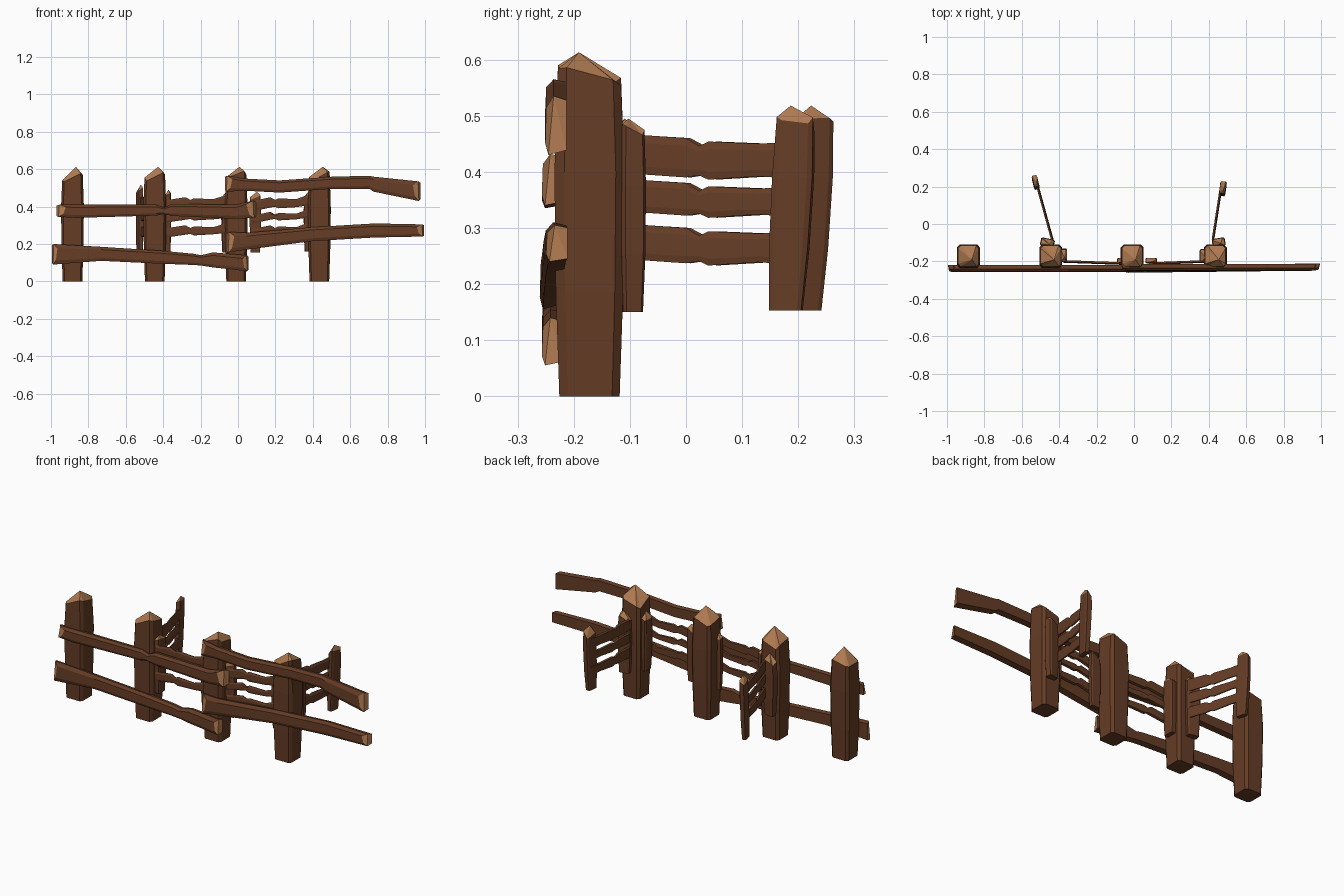
import bpy, bmesh, math, random
from mathutils import Vector, Matrix

if "Cube" in bpy.data.objects:
    bpy.data.objects.remove(bpy.data.objects["Cube"])

random.seed(4)

def material(name, col):
    m = bpy.data.materials.new(name)
    m.diffuse_color = (*col, 1)
    m.use_nodes = True
    m.node_tree.nodes["Principled BSDF"].inputs["Base Color"].default_value = m.diffuse_color
    return m

BARK = material("dark_wood", (0.13, 0.046, 0.019))
CUT = material("cut_wood", (0.42, 0.19, 0.08))

def loft(name, rings, light_from=None, apex=None, light_ends=True):
    """Skin a list of equal-sized rings; end caps get the cut-wood colour."""
    bm = bmesh.new()
    rs = [[bm.verts.new(p) for p in r] for r in rings]
    n = len(rs[0])
    for k in range(len(rs) - 1):
        for i in range(n):
            f = bm.faces.new((rs[k][i], rs[k][(i+1) % n], rs[k+1][(i+1) % n], rs[k+1][i]))
            f.material_index = int(light_from is not None and k >= light_from)
    start = bm.faces.new(rs[0][::-1])
    start.material_index = int(light_ends)
    if apex:
        a = bm.verts.new(apex)
        for i in range(n):
            bm.faces.new((rs[-1][i], rs[-1][(i+1) % n], a)).material_index = 1
    else:
        bm.faces.new(rs[-1]).material_index = 1
    bmesh.ops.triangulate(bm, faces=[f for f in bm.faces if len(f.verts) > 4 or f.material_index])
    bmesh.ops.recalc_face_normals(bm, faces=bm.faces[:])
    me = bpy.data.meshes.new(name)
    bm.to_mesh(me)
    bm.free()
    me.materials.append(BARK)
    me.materials.append(CUT)
    ob = bpy.data.objects.new(name, me)
    bpy.context.collection.objects.link(ob)
    return ob

def post(name, x, y, w, d, z0, z1, angle=0, lean=(0, 0), foot=0.8):
    """Chamfered, slightly swollen post with a hewn top."""
    h = z1 - z0
    rot = Matrix.Rotation(math.radians(angle), 3, 'Z')
    rings = []
    for t, s in ((0, foot), (0.3, 0.96), (0.65, 1.0), (0.88, 0.9)):
        ring = []
        for sx, sy, cx, cy in ((-1, -1, 1, .72), (-1, -1, .8, 1), (1, -1, .8, 1), (1, -1, 1, .72),
                               (1, 1, 1, .75), (1, 1, .75, 1), (-1, 1, .75, 1), (-1, 1, 1, .75)):
            p = rot @ Vector((sx*cx*w/2*s, sy*cy*d/2*s, 0))
            top = t > 0.8
            dz = (0.07*h*(sx*0.4 - sy*0.2) + random.uniform(0, .05)*h) if top else 0
            ring.append(Vector((x + lean[0]*(t-.5), y + lean[1]*(t-.5), z0 + t*h + dz)) + p)
        rings.append(ring)
    c = rot @ Vector((w*0.15, -d*0.15, 0))
    apex = (x + lean[0]/2 + c.x, y + lean[1]/2 + c.y, z1)
    return loft(name, rings, apex=apex, light_ends=False)

def rail(name, a, b, stations, thick, cut=0.0):
    """Plank from a to b (x, y); stations are (fraction, z low, z high)."""
    a, b = Vector((*a, 0)), Vector((*b, 0))
    d = (b - a).normalized()
    side = Vector((d.y, -d.x, 0)) * thick/2
    rings = []
    for k, (t, lo, hi) in enumerate(stations):
        e = cut if k == 0 else -cut if k == len(stations)-1 else 0
        c = a.lerp(b, t)
        up = lambda f: Vector((0, 0, lo + f*(hi - lo)))
        rings.append([c - side + up(0.08), c + side*.7 + d*e*.2 + up(0), c + side + d*e*.7 + up(.2),
                      c + side*.9 + d*e + up(.8), c + side*.2 + d*e*.3 + up(1), c - side + up(.93)])
    return loft(name, rings)

# Four large posts
for i, x in enumerate((-0.885, -0.445, -0.01, 0.435)):
    post(f"large_post_{i+1}", x, -0.172, 0.122, 0.125, 0, 0.613, foot=0.86)

# Long front rails, overlapping at the middle
rail("upper_left_rail", (-0.97, -0.238), (0.095, -0.238),
     [(0, .345, .41), (.1, .34, .41), (.5, .352, .41), (.54, .36, .395), (.58, .35, .415),
      (.9, .335, .41), (1, .34, .432)], .038, .05)
rail("lower_left_rail", (-0.995, -0.238), (0.055, -0.238),
     [(0, .09, .20), (.25, .11, .185), (.55, .095, .165), (.72, .088, .148), (.76, .085, .14),
      (.82, .075, .155), (1, .055, .14)], .038, .03)
rail("upper_right_rail", (-0.07, -0.232), (0.975, -0.232),
     [(0, .48, .565), (.1, .485, .55), (.28, .475, .54), (.55, .495, .56), (.74, .495, .565),
      (.76, .48, .56), (1, .43, .535)], .038, .04)
rail("lower_right_rail", (-0.06, -0.242), (0.995, -0.23),
     [(0, .155, .265), (.1, .17, .26), (.43, .215, .29), (.75, .235, .31), (1, .24, .305)], .038, .04)

# Small fence panels: posts (x, y, width, depth, angle, z bottom, z top)
small_posts = {
    "left_end_post": (-0.526, 0.222, .03, .07, 14, .153, .518),
    "left_corner_side_post": (-0.463, -0.10, .075, .045, -12, .15, .495),
    "left_corner_front_post": (-0.378, -0.168, .042, .072, 0, .16, .49),
    "middle_left_post": (-0.06, -0.196, .06, .03, 0, .155, .49),
    "middle_right_post": (0.093, -0.196, .062, .03, 0, .155, .48),
    "right_corner_front_post": (0.376, -0.17, .05, .072, 0, .16, .49),
    "right_corner_side_post": (0.453, -0.098, .07, .045, 10, .15, .495),
    "right_end_post": (0.475, 0.188, .035, .072, -8, .153, .518),
}
for name, (x, y, w, d, ang, z0, z1) in small_posts.items():
    lean = (0, 0.02) if "end" in name else (0, 0)
    post(name, x, y, w, d, z0, z1, ang, lean)

# Three thin slats per small panel
heights = ((.237, .30), (.322, .38), (.39, .46))
thin = ((.25, .30), (.33, .372), (.395, .45))
panels = (("left_side", (-0.435, -0.09), (-0.525, 0.235), heights, 0),
          ("front_left", (-0.38, -0.2), (-0.05, -0.212), thin, 0.005),
          ("front_right", (0.08, -0.212), (0.39, -0.2), thin, 0.01),
          ("right_side", (0.422, -0.085), (0.466, 0.2), heights, 0))
for name, a, b, zs, rise in panels:
    for i, (lo, hi) in enumerate(zs):
        s = .006 if "side" in name else -.01
        rail(f"{name}_slat_{i+1}", a, b,
             [(0, lo - rise + s, hi - rise + s), (.3, lo, hi), (.38, lo + .004, hi - .014),
              (.44, lo - .004, hi - .006), (.75, lo + .002, hi - .01),
              (1, lo + rise - s/2, hi + rise - s)], .014)
